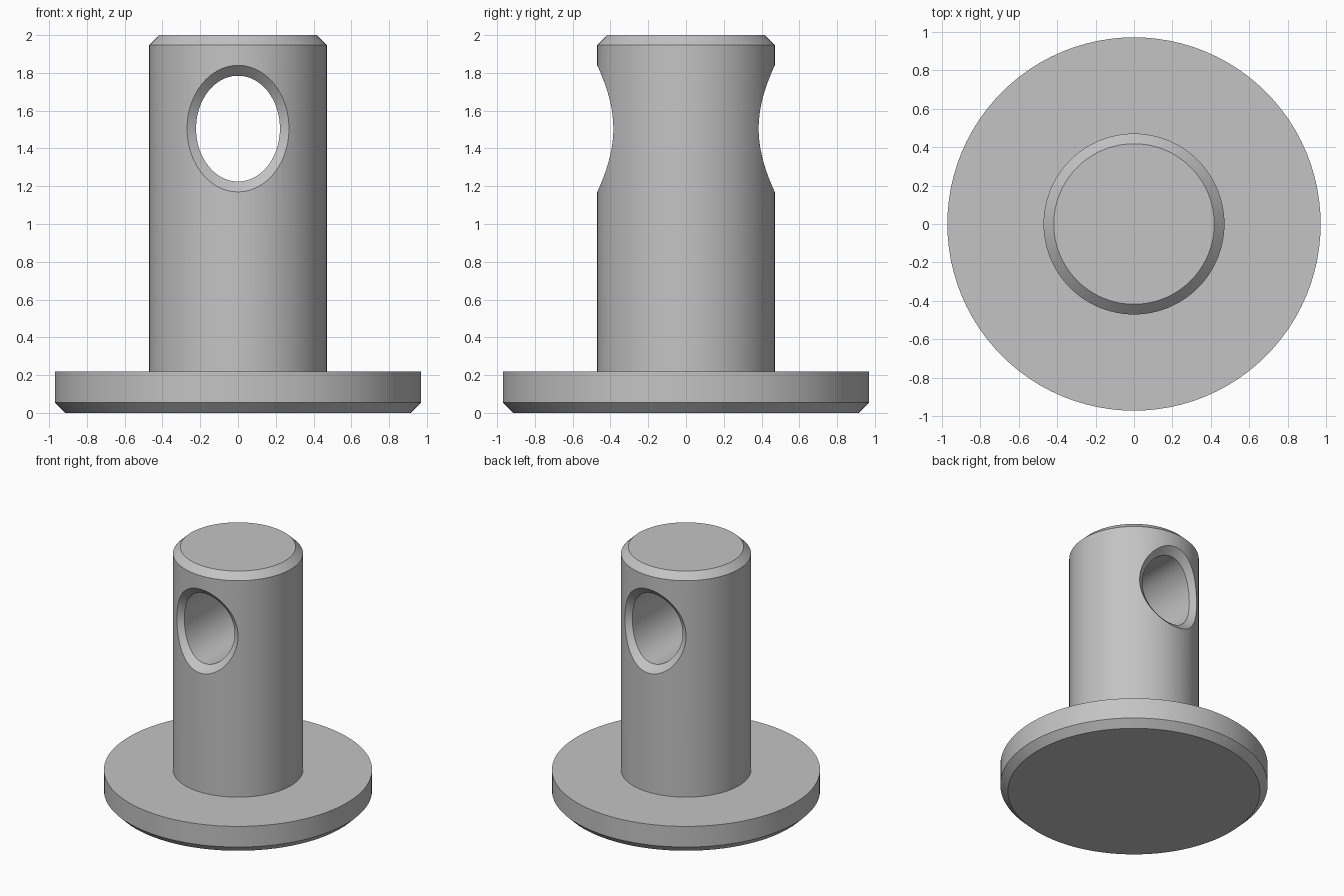
import bpy, bmesh, math

if "Cube" in bpy.data.objects:
    bpy.data.objects.remove(bpy.data.objects["Cube"])

SEG = 96

grey = bpy.data.materials.new("light grey")
grey.diffuse_color = (0.55, 0.55, 0.55, 1)
grey.use_nodes = True
grey.node_tree.nodes["Principled BSDF"].inputs["Base Color"].default_value = grey.diffuse_color


def loft(name, rings, tips=(None, None)):
    """Skin closed rings of points; cap ends with a face, or a fan to a tip."""
    bm = bmesh.new()
    loops = [[bm.verts.new(p) for p in ring] for ring in rings]
    n = len(loops[0])
    for a, b in zip(loops, loops[1:]):
        for i in range(n):
            j = (i + 1) % n
            bm.faces.new((a[i], a[j], b[j], b[i]))
    for ring, tip in zip((loops[0], loops[-1]), tips):
        if tip is None:
            bm.faces.new(ring)
        else:
            t = bm.verts.new(tip)
            for i in range(n):
                bm.faces.new((ring[i], ring[(i + 1) % n], t))
    bmesh.ops.recalc_face_normals(bm, faces=bm.faces)
    mesh = bpy.data.meshes.new(name)
    bm.to_mesh(mesh)
    bm.free()
    obj = bpy.data.objects.new(name, mesh)
    bpy.context.collection.objects.link(obj)
    mesh.materials.append(grey)
    return obj


def circle(r, z):
    return [(r * math.cos(2 * math.pi * i / SEG),
             r * math.sin(2 * math.pi * i / SEG), z) for i in range(SEG)]


# Stepped pin: chamfered flange and shaft turned as one solid
R = 0.47
profile = [(0.915, 0), (0.97, 0.055), (0.97, 0.22), (R, 0.22),
           (R, 1.948), (0.417, 2.0)]
pin = loft("flanged_pin", [circle(r, z) for r, z in profile])

# Cross hole: oval bore whose chamfered mouths follow the round shaft
ZC, CH = 1.505, 0.055


def mouth(side):
    inner, flare = [], []
    for i in range(SEG):
        a = 2 * math.pi * (i + 0.5) / SEG
        c, s = math.cos(a), math.sin(a)
        xi, zi = 0.222 * c, ZC + 0.28 * s
        xo, zo = 0.27 * c, ZC + 0.335 * s
        yi = math.sqrt(R * R - xi * xi) - CH
        yo = math.sqrt(R * R - xo * xo)
        inner.append((xi, side * yi, zi))
        # carry the chamfer on past the shaft surface
        flare.append((2 * xo - xi, side * (2 * yo - yi), 2 * zo - zi))
    return inner, flare


front_in, front_out = mouth(-1)
back_in, back_out = mouth(1)
cutter = loft("hole_cutter", [front_out, front_in, back_in, back_out],
              ((0, -1, ZC), (0, 1, ZC)))
cutter.hide_render = True

bpy.context.view_layer.objects.active = pin
pin.select_set(True)
cut = pin.modifiers.new("cross_hole", 'BOOLEAN')
cut.operation = 'DIFFERENCE'
cut.solver = 'EXACT'
cut.object = cutter
bpy.ops.object.modifier_apply(modifier=cut.name)
bpy.data.objects.remove(cutter)
bpy.ops.object.shade_smooth_by_angle(angle=math.radians(30))
